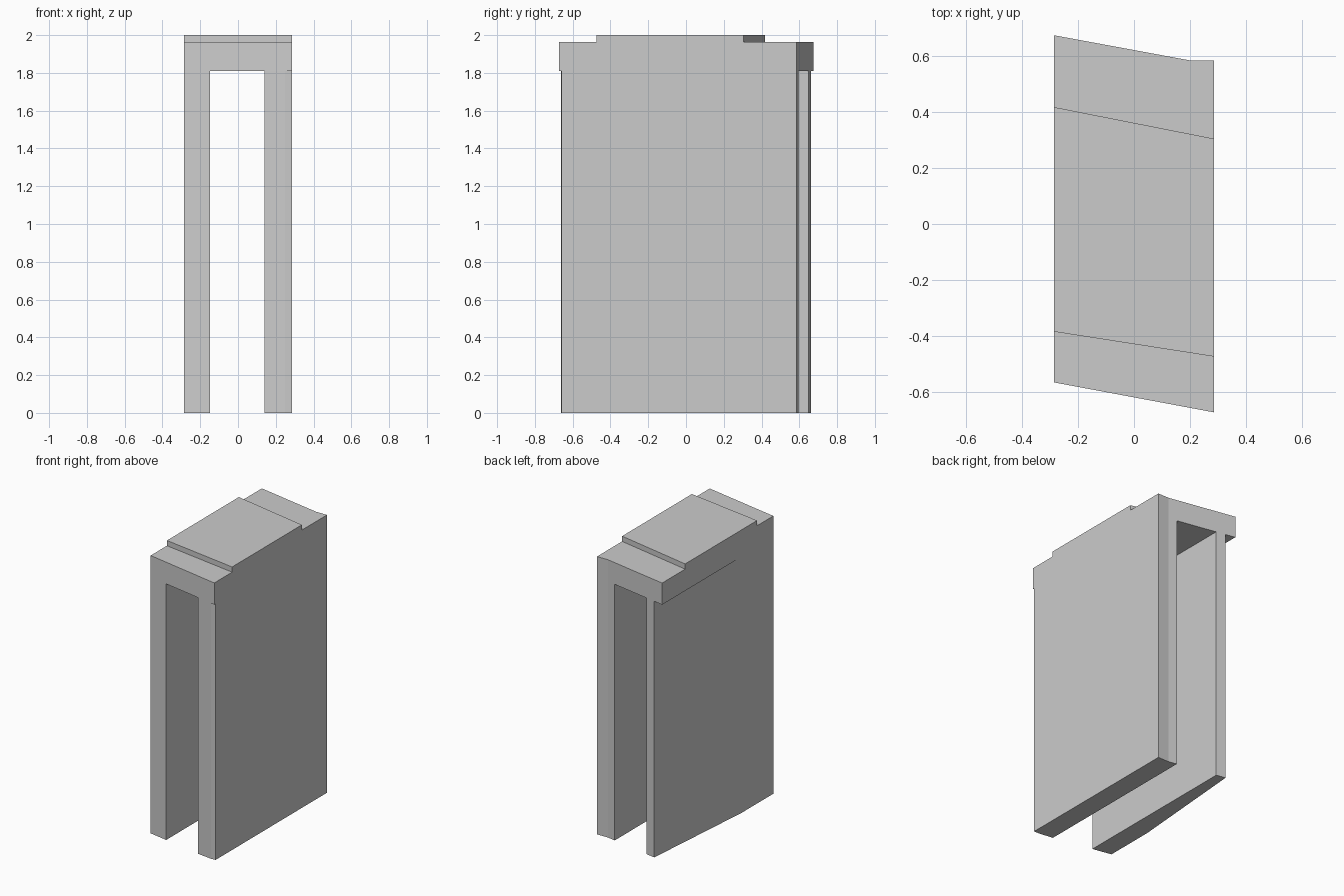
import bpy
import bmesh

if "Cube" in bpy.data.objects:
    bpy.data.objects.remove(bpy.data.objects["Cube"])


def prism(name, outline, z0, z1):
    """Extrude a plan outline (counter-clockwise) from z0 to z1."""
    bm = bmesh.new()
    base = bm.faces.new([bm.verts.new((x, y, z0)) for x, y in outline])
    top = bmesh.ops.extrude_face_region(bm, geom=[base], use_keep_orig=True)
    verts = [v for v in top["geom"] if isinstance(v, bmesh.types.BMVert)]
    bmesh.ops.translate(bm, verts=verts, vec=(0, 0, z1 - z0))
    bmesh.ops.recalc_face_normals(bm, faces=bm.faces[:])
    mesh = bpy.data.meshes.new(name)
    bm.to_mesh(mesh)
    bm.free()
    obj = bpy.data.objects.new(name, mesh)
    bpy.context.collection.objects.link(obj)
    return obj


W = 0.286                    # half width
LEG_TOP, SLAB_TOP, TOP = 1.81, 1.963, 2.0


def front(x):                # slanted front line in plan
    return -0.62 - 0.187 * x


def back(x):                 # slanted back line, squared off near the right side
    return max(0.585, 0.622 - 0.185 * x)


# Left leg: outer face tapers inward towards the back
prism("left_leg", [(-W, front(-W)), (-0.147, front(-0.147)),
                   (-0.147, back(-0.147)), (-0.215, back(-0.215)),
                   (-W, -0.21)], 0, LEG_TOP)

# Right leg: small blunted front corner
prism("right_leg", [(0.14, front(0.14)), (0.25, -0.661), (W, -0.659),
                    (W, 0.585), (0.2, 0.585), (0.14, back(0.14))], 0, LEG_TOP)

# Lintel across both legs
prism("lintel", [(-W, front(-W)), (W, front(W)), (W, 0.585),
                 (0.2, 0.585), (-W, back(-W))], LEG_TOP, SLAB_TOP)

# Thin raised slab on top
prism("top_slab", [(-W, -0.385), (W, -0.474), (W, 0.305), (-W, 0.418)],
      SLAB_TOP, TOP)
